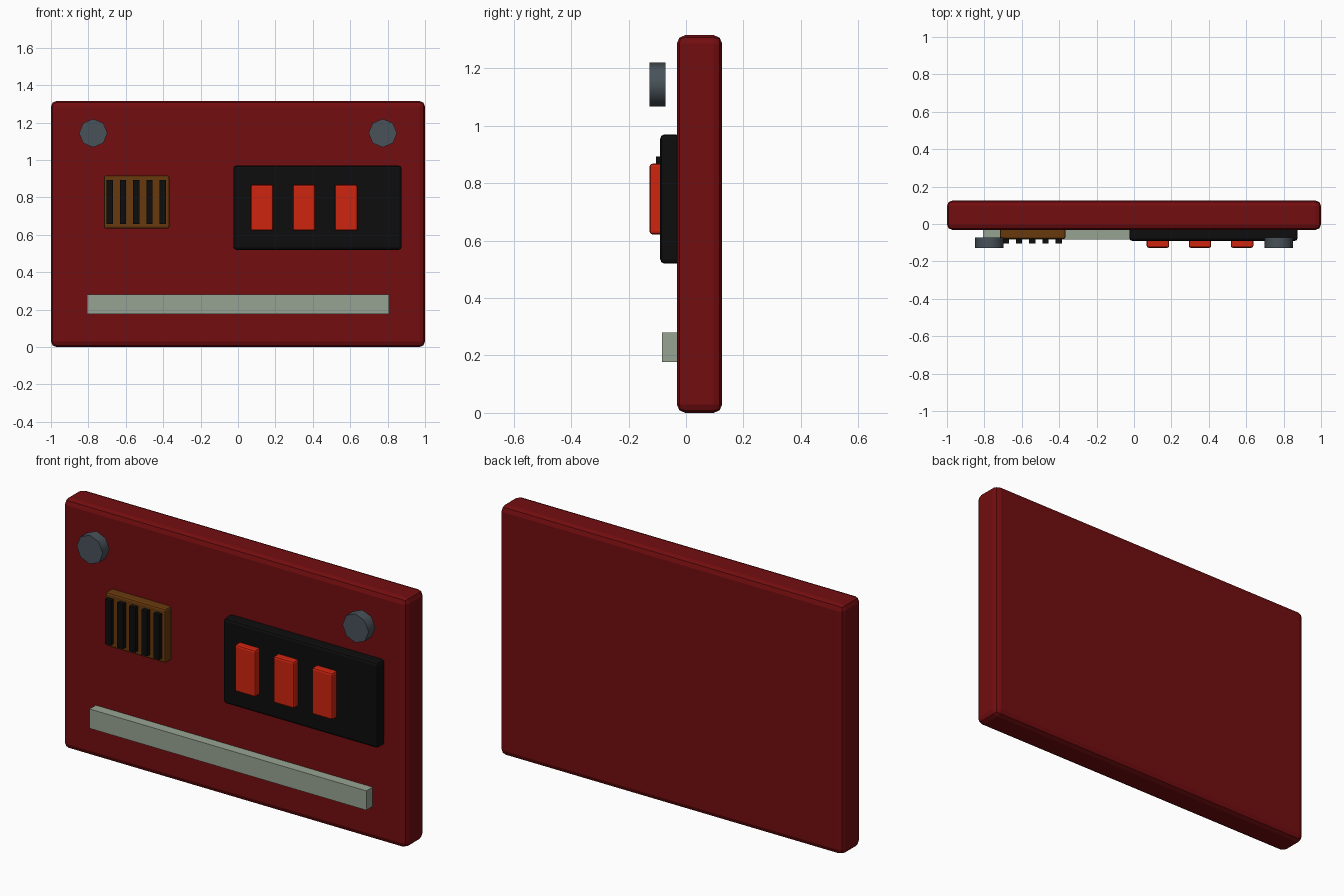
import bpy, math

if "Cube" in bpy.data.objects:
    bpy.data.objects.remove(bpy.data.objects["Cube"])

def mat(name, r, g, b):
    m = bpy.data.materials.new(name)
    m.diffuse_color = (r, g, b, 1)
    m.use_nodes = True
    m.node_tree.nodes["Principled BSDF"].inputs["Base Color"].default_value = m.diffuse_color
    return m

DARK_RED = mat("dark red", 0.17, 0.004, 0.005)
BLACK = mat("black", 0.004, 0.004, 0.004)
BRIGHT_RED = mat("bright red", 0.62, 0.018, 0.005)
BROWN = mat("brown", 0.14, 0.042, 0.004)
PALE_GREY = mat("pale grey green", 0.31, 0.37, 0.29)
STEEL = mat("steel grey", 0.065, 0.085, 0.1)

def box(name, x, y, z, material, bevel=0, segments=2):
    """Box from (min, max) ranges, with optional rounded edges."""
    bpy.ops.mesh.primitive_cube_add(
        size=1, location=[(a + b) / 2 for a, b in (x, y, z)])
    ob = bpy.context.object
    ob.name = name
    ob.scale = [b - a for a, b in (x, y, z)]
    bpy.ops.object.transform_apply(location=False, rotation=False, scale=True)
    ob.data.materials.append(material)
    if bevel:
        mod = ob.modifiers.new("rounded edges", 'BEVEL')
        mod.width = bevel
        mod.segments = segments
    return ob

# Main slab
box("body_panel", (-1, 1), (-0.032, 0.126), (0, 1.316), DARK_RED, 0.03)

# Switch plate with three push buttons
box("switch_plate", (-0.025, 0.875), (-0.09, -0.02), (0.52, 0.97), BLACK, 0.015)
for i in range(3):
    cx = 0.128 + i * 0.225
    box(f"button_{i + 1}", (cx - 0.06, cx + 0.06), (-0.127, -0.08),
        (0.622, 0.868), BRIGHT_RED, 0.01)

# Vent with five slats
box("vent_frame", (-0.717, -0.367), (-0.08, -0.02), (0.634, 0.918), BROWN, 0.01)
for i in range(5):
    cx = -0.685 + i * 0.0705
    box(f"vent_slat_{i + 1}", (cx - 0.017, cx + 0.017), (-0.104, -0.07),
        (0.658, 0.894), BLACK)

# Long bar along the bottom
box("lower_bar", (-0.806, 0.806), (-0.084, -0.025), (0.178, 0.28), PALE_GREY)

# Eight-sided knobs in the upper corners
for side, sx in (("left", -1), ("right", 1)):
    bpy.ops.mesh.primitive_cylinder_add(
        vertices=8, radius=0.076, depth=0.056,
        location=(sx * 0.774, -0.1, 1.144), rotation=(math.pi / 2, 0, 0))
    knob = bpy.context.object
    knob.name = f"{side}_knob"
    knob.data.materials.append(STEEL)
    bpy.ops.object.shade_smooth_by_angle(angle=math.radians(50))
